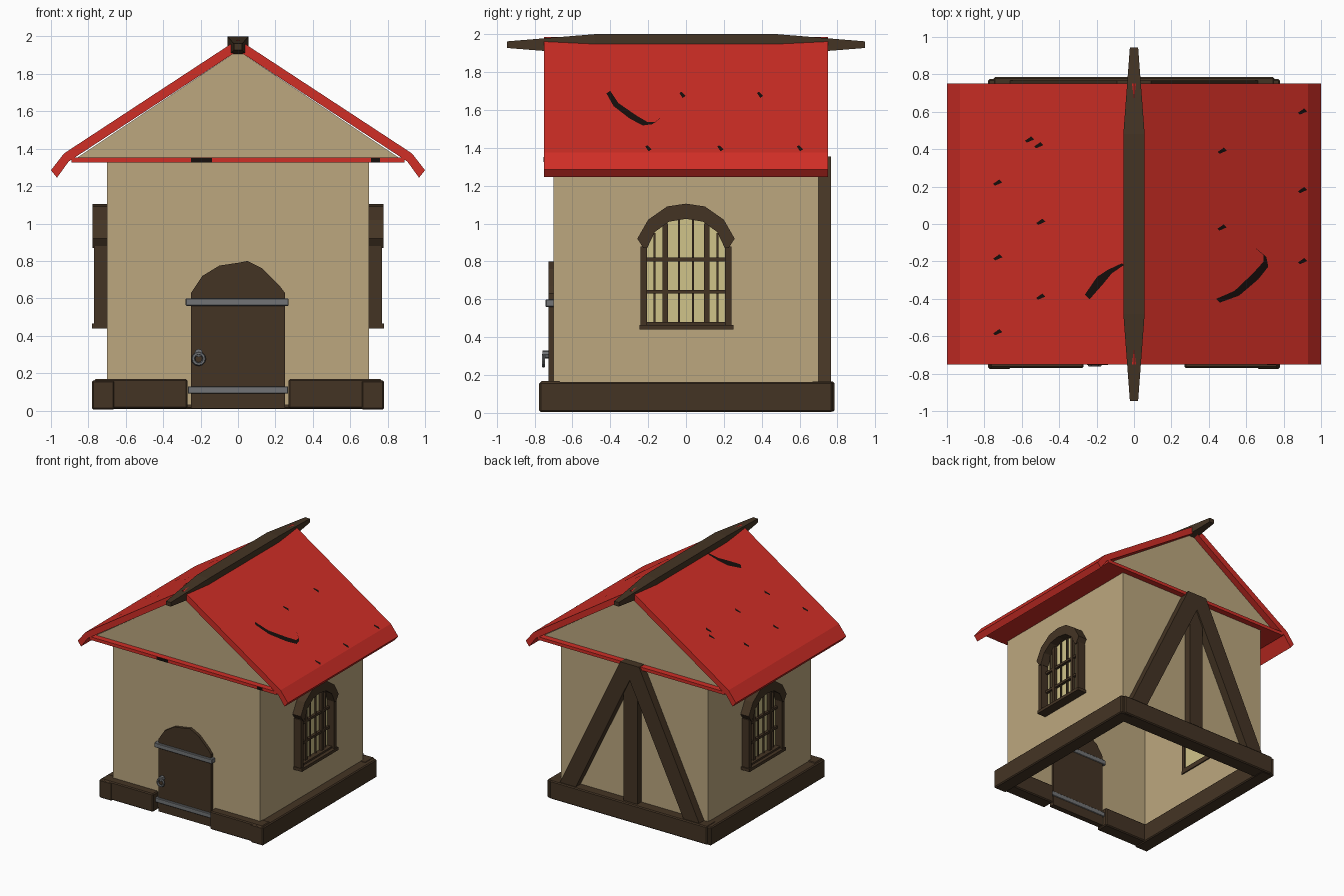
import bpy, bmesh, math

if "Cube" in bpy.data.objects:
    bpy.data.objects.remove(bpy.data.objects["Cube"])


def material(name, r, g, b):
    m = bpy.data.materials.new(name)
    lin = [((c / 255 + 0.055) / 1.055) ** 2.4 for c in (r, g, b)]
    m.diffuse_color = (*lin, 1)
    m.use_nodes = True
    m.node_tree.nodes["Principled BSDF"].inputs["Base Color"].default_value = m.diffuse_color
    return m


PLASTER = material("plaster", 188, 167, 127)
RED = material("roof_red", 208, 46, 38)
WOOD = material("dark_wood", 68, 52, 36)
IRON = material("iron_grey", 114, 116, 118)
GLASS = material("pale_glass", 208, 195, 138)
BLACK = material("crack_black", 22, 14, 12)


def finish(name, bm, mat, bevel=0):
    bmesh.ops.recalc_face_normals(bm, faces=bm.faces)
    me = bpy.data.meshes.new(name)
    bm.to_mesh(me)
    bm.free()
    me.materials.append(mat)
    ob = bpy.data.objects.new(name, me)
    bpy.context.collection.objects.link(ob)
    if bevel:
        mod = ob.modifiers.new("bevel", 'BEVEL')
        mod.width = bevel
        mod.segments = 1
    return ob


def prism(name, pts, axis, a, b, mat, bevel=0):
    """Extrude a profile: (x, z) along y, or (y, z) along x."""
    bm = bmesh.new()
    put = (lambda p, d: (p[0], d, p[1])) if axis == 'y' else (lambda p, d: (d, p[0], p[1]))
    va = [bm.verts.new(put(p, a)) for p in pts]
    vb = [bm.verts.new(put(p, b)) for p in pts]
    bm.faces.new(va)
    bm.faces.new(vb[::-1])
    for i in range(len(pts)):
        j = (i + 1) % len(pts)
        bm.faces.new((va[i], va[j], vb[j], vb[i]))
    return finish(name, bm, mat, bevel)


def box(name, x, y, z, mat, bevel=0):
    return prism(name, [(x[0], z[0]), (x[1], z[0]), (x[1], z[1]), (x[0], z[1])],
                 'y', y[0], y[1], mat, bevel)


def mirrored(half):
    """Complete a half outline that ends on the centre line."""
    return half + [(-u, v) for u, v in half[-2::-1]]


# Walls: open shell, hollow from below
bm = bmesh.new()
c = [(-.7, -.7), (.7, -.7), (.7, .7), (-.7, .7)]
lo = [bm.verts.new((x, y, 0.03)) for x, y in c]
hi = [bm.verts.new((x, y, 1.33)) for x, y in c]
for i in range(4):
    j = (i + 1) % 4
    bm.faces.new((lo[i], lo[j], hi[j], hi[i]))
finish("walls", bm, PLASTER)

# Gable filling, eave slab and bent roof shell
prism("gable", [(-.87, 1.345), (.87, 1.345), (0, 1.925)], 'y', -.7, .7, PLASTER)
box("eave_slab", (-.89, .89), (-.75, .75), (1.325, 1.352), RED)
outer = mirrored([(1.0, 1.285), (.93, 1.375), (0, 1.985)])
inner = mirrored([(.968, 1.245), (.905, 1.332), (0, 1.925)])
prism("roof", outer + inner[::-1], 'y', -.75, .75, RED)

# Ridge beam, tapering to both ends
bm = bmesh.new()
rings = []
for y, w, z0, z1 in ((-.945, .022, 1.927, 1.962), (-.48, .057, 1.89, 2.0),
                     (.48, .057, 1.89, 2.0), (.945, .022, 1.927, 1.962)):
    rings.append([bm.verts.new(p) for p in
                  ((-w, y, z0), (w, y, z0), (w, y, z1), (-w, y, z1))])
for r, s in zip(rings, rings[1:]):
    for i in range(4):
        j = (i + 1) % 4
        bm.faces.new((r[i], r[j], s[j], s[i]))
bm.faces.new(rings[0])
bm.faces.new(rings[-1])
finish("ridge_beam", bm, WOOD)

# Base beams, with a gap for the door
for s, side in ((-1, "left"), (1, "right")):
    box("base_beam_" + side, sorted((s * .66, s * .78)), (-.775, .775), (.005, .162), WOOD, .008)
    box("base_front_" + side, sorted((s * .27, s * .77)), (-.77, -.66), (.012, .168), WOOD, .008)
box("base_back", (-.75, .75), (.66, .785), (.008, .165), WOOD, .008)

# Door with iron straps and ring handle
prism("door", [(-.25, .01), (.25, .01), (.25, .63), (.22, .67), (.13, .76), (.05, .80), (0, .79),
               (-.1, .775), (-.19, .72), (-.25, .63)], 'y', -.725, -.68, WOOD)
box("strap_upper", (-.28, .27), (-.742, -.675), (.56, .60), IRON, .004)
box("strap_lower", (-.268, .268), (-.742, -.675), (.09, .13), IRON, .004)
bpy.ops.mesh.primitive_torus_add(major_radius=.029, minor_radius=.01, major_segments=12,
                                 minor_segments=6, location=(-.21, -.752, .277),
                                 rotation=(math.pi / 2, 0, 0))
bpy.context.object.name = "handle_ring"
bpy.context.object.data.materials.append(IRON)
bpy.ops.mesh.primitive_cylinder_add(vertices=8, radius=.022, depth=.05,
                                    location=(-.21, -.732, .308), rotation=(math.pi / 2, 0, 0))
bpy.context.object.name = "handle_boss"
bpy.context.object.data.materials.append(IRON)

# Arched windows on both sides
arch_out = mirrored([(.225, .87), (.257, .92), (.2, 1.02), (.1, 1.09), (0, 1.105)])
arch_in = mirrored([(.205, .87), (.165, .955), (.09, 1.01), (0, 1.025)])
for s, side in ((-1, "left"), (1, "right")):
    def part(name, y, z, x0, x1):
        box("window_%s_%s" % (name, side), sorted((s * x0, s * x1)), y, z, WOOD)

    prism("window_glass_" + side, [(-.215, .46), (.215, .46)] + arch_in, 'x',
          s * .699, s * .705, GLASS)
    prism("window_arch_" + side, arch_out + arch_in[::-1], 'x', s * .69, s * .778, WOOD)
    part("sill", (-.245, .25), (.44, .465), .69, .78)
    part("rail", (-.21, .21), (.465, .48), .69, .75)
    for t in (-1, 1):
        part("jamb", sorted((t * .207, t * .24)), (.46, .88), .69, .77)
        part("bar", (t * .11 - .014, t * .11 + .014), (.47, 1.0), .70, .73)
        part("thin_bar", (t * .167 - .005, t * .167 + .005), (.47, .95), .70, .718)
        part("inner_bar", (t * .037 - .005, t * .037 + .005), (.47, 1.02), .70, .718)
    for z in (.64, .81):
        part("cross_bar", (-.21, .21), (z - .01, z + .01), .70, .727)

# Timber frame on the back wall
for s, side in ((-1, "left"), (1, "right")):
    prism("back_brace_" + side, [(0, 1.355), (s * .09, 1.355), (s * .67, .15),
                                 (s * .52, .15), (0, 1.22)], 'y', .69, .767, WOOD)
box("back_post", (-.065, .065), (.69, .755), (.15, 1.3), WOOD)


# Roof cracks and chips: thin flat ribbons lying on the slopes
def crack(name, path):
    bm = bmesh.new()
    rows = [[bm.verts.new((x + d * w, y - d * w, 1.989 - .656 * abs(x + d * w)))
             for d in (-.5, .5)] for x, y, w in path]
    for a, b in zip(rows, rows[1:]):
        bm.faces.new((a[0], a[1], b[1], b[0]))
    finish(name, bm, BLACK)


crack("crack_right", [(.45, -.41, .02), (.55, -.37, .025), (.65, -.28, .03),
                      (.705, -.215, .026), (.70, -.17, .016), (.65, -.13, .008)])
crack("crack_left", [(-.25, -.39, .025), (-.18, -.30, .035), (-.13, -.255, .02), (-.06, -.215, .01)])
for x, y in ((-.56, .45), (-.51, .42), (-.5, .01), (-.5, -.39), (-.73, -.18), (-.73, .22),
             (-.73, -.58), (.47, .39), (.47, -.02), (.9, .6), (.9, .18), (.9, -.2)):
    crack("chip", [(x - .018, y - .01, .01), (x + .018, y + .01, .016)])
for x0, x1 in ((-.25, -.14), (.71, .76)):
    box("slab_chip", (x0, x1), (-.753, -.749), (1.326, 1.351), BLACK)
